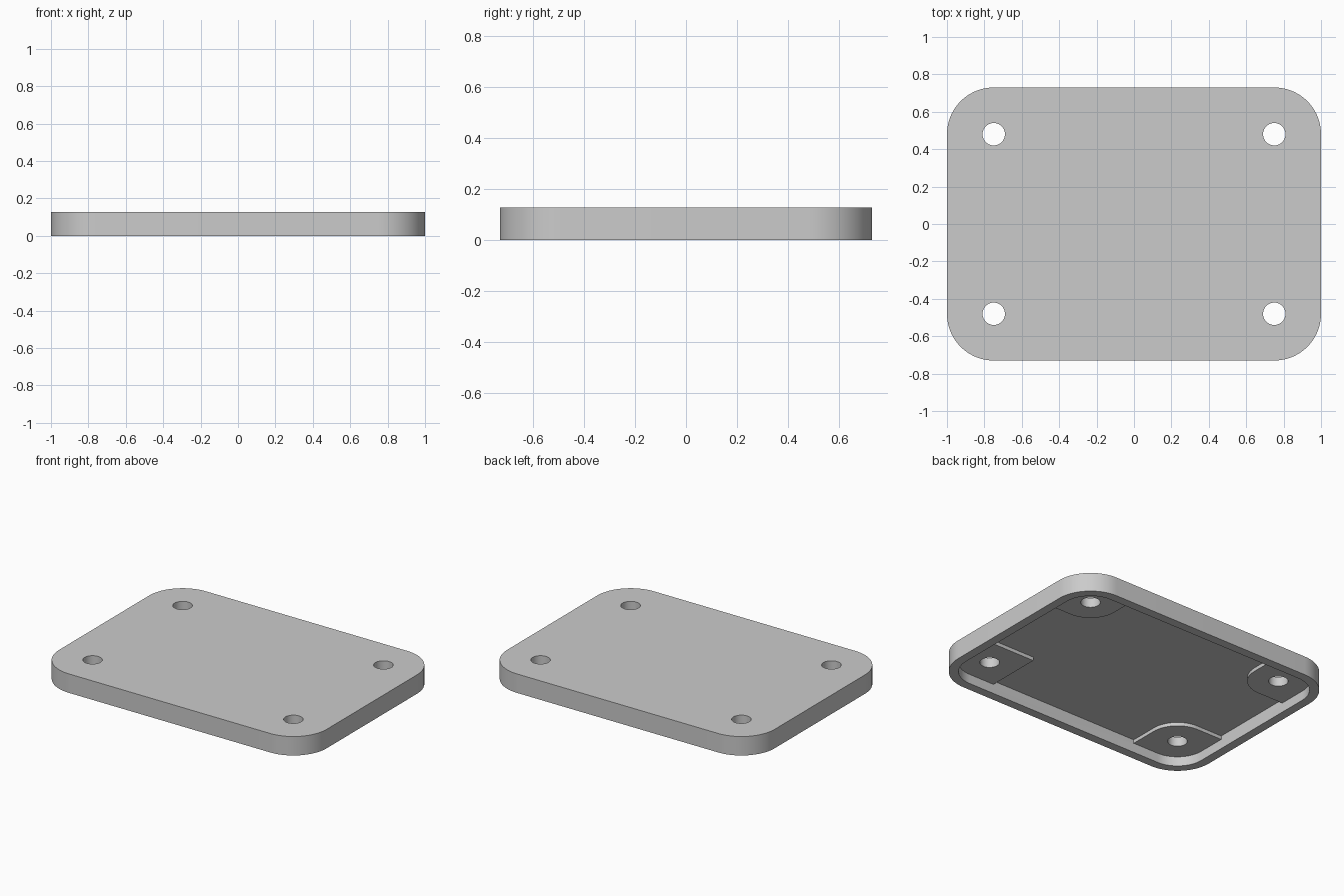
import bpy
import bmesh
from math import cos, sin, pi

HALF_X, HALF_Y, HEIGHT = 1.0, 0.73, 0.128
RADIUS = 0.25            # outer corner radius, concentric with the holes
RIM = 0.06               # width of the rim wall
FLOOR_Z, BOSS_Z = 0.088, 0.064
HOLE_R = 0.06
HOLE_X, HOLE_Y = HALF_X - RADIUS, HALF_Y - RADIUS
INNER_R = RADIUS - RIM

cube = bpy.data.objects.get("Cube")
if cube:
    bpy.data.objects.remove(cube, do_unlink=True)

grey = bpy.data.materials.new("plain grey")
grey.use_nodes = True
colour = (0.6, 0.6, 0.6, 1)
grey.diffuse_color = colour
grey.node_tree.nodes["Principled BSDF"].inputs["Base Color"].default_value = colour


def rounded_rect(x0, x1, y0, y1, radii, steps=20):
    """Outline; radii run counter-clockwise from the +x +y corner."""
    corners = [(x1, y1, -1, -1), (x0, y1, 1, -1), (x0, y0, 1, 1), (x1, y0, -1, 1)]
    points = []
    for i, ((x, y, sx, sy), r) in enumerate(zip(corners, radii)):
        if r == 0:
            points.append((x, y))
            continue
        for k in range(steps + 1):
            a = (i + k / steps) * pi / 2
            points.append((x + sx * r + r * cos(a), y + sy * r + r * sin(a)))
    return points


def circle(x, y, r, steps=40):
    return [(x + r * cos(2 * pi * k / steps), y + r * sin(2 * pi * k / steps))
            for k in range(steps)]


def prism(name, outline, z0, z1):
    bm = bmesh.new()
    face = bm.faces.new([bm.verts.new((x, y, z0)) for x, y in outline])
    top = bmesh.ops.extrude_face_region(bm, geom=[face])["geom"]
    bmesh.ops.translate(bm, vec=(0, 0, z1 - z0),
                        verts=[v for v in top if isinstance(v, bmesh.types.BMVert)])
    bmesh.ops.recalc_face_normals(bm, faces=bm.faces)
    mesh = bpy.data.meshes.new(name)
    bm.to_mesh(mesh)
    bm.free()
    mesh.materials.append(grey)
    obj = bpy.data.objects.new(name, mesh)
    bpy.context.collection.objects.link(obj)
    return obj


def combine(target, tool, operation):
    """Apply a boolean and discard the tool."""
    mod = target.modifiers.new("shape", "BOOLEAN")
    mod.operation, mod.object, mod.solver = operation, tool, "EXACT"
    bpy.context.view_layer.objects.active = target
    bpy.ops.object.modifier_apply(modifier=mod.name)
    bpy.data.objects.remove(tool, do_unlink=True)


# Rounded plate, hollowed from below
plate = prism("cover_plate", rounded_rect(-HALF_X, HALF_X, -HALF_Y, HALF_Y, [RADIUS] * 4),
              0, HEIGHT)
px, py = HALF_X - RIM, HALF_Y - RIM
combine(plate, prism("pocket_cutter", rounded_rect(-px, px, -py, py, [INNER_R] * 4),
                     -0.1, FLOOR_Z), "DIFFERENCE")

# Corner bosses, sunk slightly into the rim and floor, each with a screw hole
sink = RIM / 2
signs = [(1, 1), (-1, 1), (-1, -1), (1, -1)]
for i, (sx, sy) in enumerate(signs):
    cx, cy = sx * HOLE_X, sy * HOLE_Y
    xs = sorted((cx - sx * INNER_R, cx + sx * (INNER_R + sink)))
    ys = sorted((cy - sy * INNER_R, cy + sy * (INNER_R + sink)))
    radii = [0] * 4
    radii[i] = INNER_R + sink
    # one boss keeps a square inner corner
    radii[(i + 2) % 4] = 0 if (sx, sy) == (1, -1) else INNER_R
    boss = prism("corner_boss", rounded_rect(*xs, *ys, radii), BOSS_Z, FLOOR_Z + 0.02)
    combine(plate, boss, "UNION")
for sx, sy in signs:
    hole = prism("hole_cutter", circle(sx * HOLE_X, sy * HOLE_Y, HOLE_R), -0.1, HEIGHT + 0.1)
    combine(plate, hole, "DIFFERENCE")

# Smooth round walls, crisp edges
bpy.ops.object.select_all(action="DESELECT")
plate.select_set(True)
bpy.context.view_layer.objects.active = plate
bpy.ops.object.shade_smooth_by_angle()
